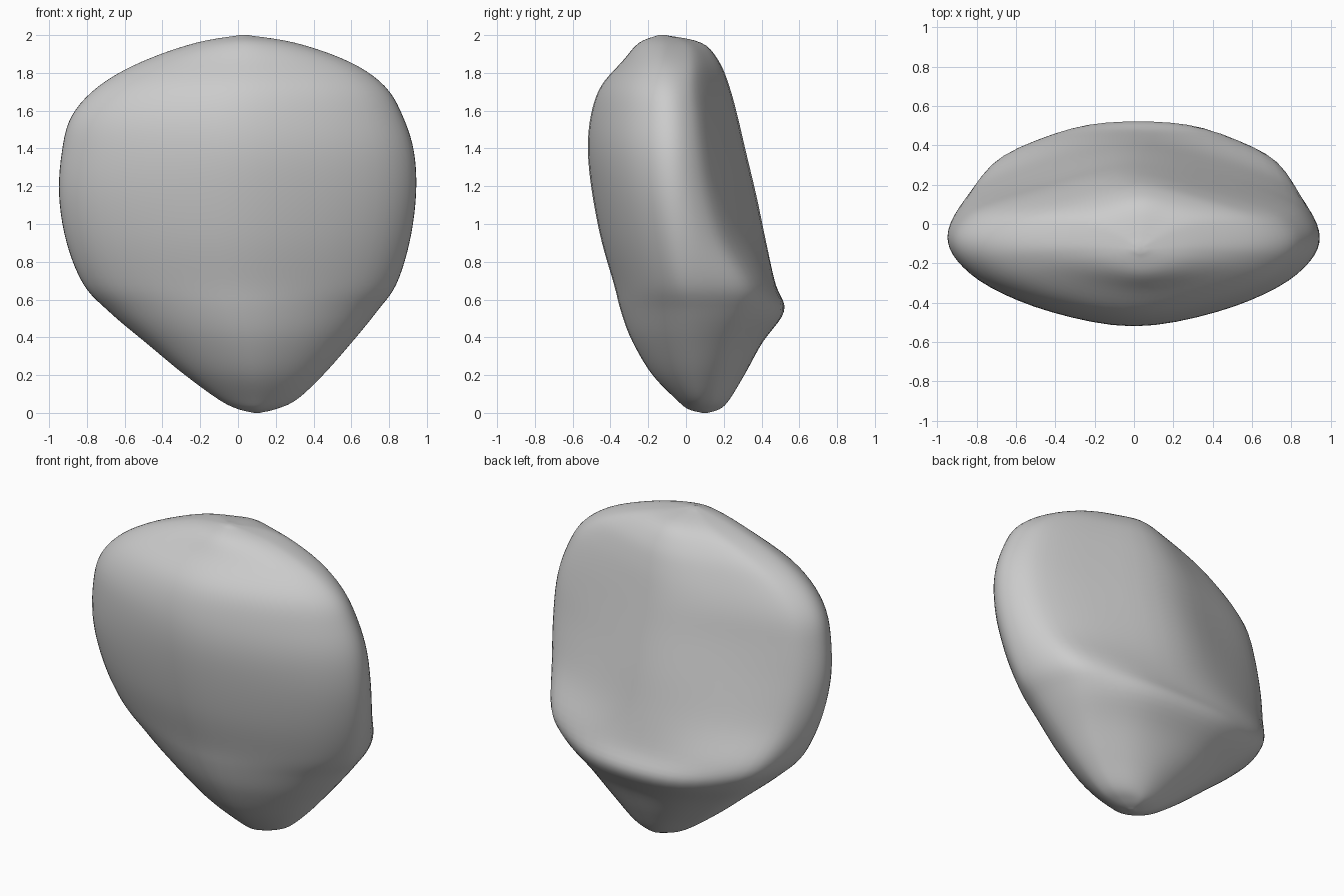
import bpy, bmesh
from mathutils import Vector

if "Cube" in bpy.data.objects:
    bpy.data.objects.remove(bpy.data.objects["Cube"])

# Height stations: z, left x, right x, front y, side y, back rim y, back mid y, back centre y
STATIONS = [
    (0.00, 0.09, 0.11, 0.09, 0.10, 0.105, 0.11, 0.11),
    (0.02, 0.00, 0.20, 0.01, 0.09, 0.13, 0.16, 0.18),
    (0.07, -0.10, 0.31, -0.05, 0.08, 0.16, 0.21, 0.23),
    (0.20, -0.28, 0.45, -0.18, 0.07, 0.20, 0.28, 0.31),
    (0.38, -0.50, 0.61, -0.29, 0.06, 0.27, 0.38, 0.41),
    (0.54, -0.69, 0.74, -0.35, 0.05, 0.35, 0.49, 0.525),
    (0.68, -0.82, 0.84, -0.385, 0.02, 0.35, 0.45, 0.475),
    (0.90, -0.91, 0.91, -0.45, -0.02, 0.23, 0.355, 0.43),
    (1.15, -0.95, 0.945, -0.50, -0.06, 0.155, 0.28, 0.38),
    (1.38, -0.935, 0.935, -0.525, -0.08, 0.115, 0.225, 0.325),
    (1.57, -0.885, 0.875, -0.51, -0.09, 0.09, 0.19, 0.28),
    (1.73, -0.74, 0.78, -0.455, -0.10, 0.065, 0.155, 0.235),
    (1.86, -0.51, 0.59, -0.34, -0.10, 0.05, 0.12, 0.18),
    (1.96, -0.22, 0.30, -0.25, -0.10, 0.01, 0.05, 0.085),
    (2.00, 0.02, 0.04, -0.14, -0.13, -0.12, -0.12, -0.12),
]


def section(z, xl, xr, yf, ye, yr, ym, yb):
    """Closed ring of control points around the rock at one height."""
    c = (xl + xr) / 2

    def half(xe):
        front = [(f, ye + (yf - ye) * g) for f, g in ((0.45, 0.83), (0.78, 0.55), (0.95, 0.26))]
        pts = front + [(1.0, ye), (0.95, ye + (yr - ye) * 0.55), (0.82, yr), (0.45, ym)]
        return [Vector((c + (xe - c) * f, y, z)) for f, y in pts]

    return [Vector((c, yf, z))] + half(xr) + [Vector((c, yb, z))] + half(xl)[::-1]


def spline(points, steps, closed):
    """Smooth curve passing through all points."""
    n = len(points)
    get = (lambda i: points[i % n]) if closed else (lambda i: points[max(0, min(n - 1, i))])
    out = []
    for i in range(n if closed else n - 1):
        a, b, c, d = (get(i + k) for k in (-1, 0, 1, 2))
        for s in range(steps):
            t = s / steps
            out.append(0.5 * (2 * b + (c - a) * t + (2 * a - 5 * b + 4 * c - d) * t * t
                              + (3 * b - a - 3 * c + d) * t ** 3))
    return out if closed else out + [points[-1]]


# Loft the rings, smoothing around and then upward
rings = [spline(section(*s), 4, True) for s in STATIONS]
columns = [spline(list(col), 5, False) for col in zip(*rings)]
bm = bmesh.new()
grid = [[bm.verts.new((p.x, p.y, min(2.0, max(0.0, p.z)))) for p in col] for col in columns]
for i, col in enumerate(grid):
    nxt = grid[(i + 1) % len(grid)]
    for j in range(len(col) - 1):
        bm.faces.new((col[j], nxt[j], nxt[j + 1], col[j + 1]))

# Close the small top and bottom caps
for j in (0, -1):
    bm.faces.new([col[j] for col in grid])

# Soften the control rings into worn stone
for _ in range(3):
    bmesh.ops.smooth_vert(bm, verts=bm.verts, factor=0.5,
                          use_axis_x=True, use_axis_y=True, use_axis_z=False)
bmesh.ops.recalc_face_normals(bm, faces=bm.faces)
mesh = bpy.data.meshes.new("rock")
bm.to_mesh(mesh)
bm.free()
for p in mesh.polygons:
    p.use_smooth = True
rock = bpy.data.objects.new("rock", mesh)
bpy.context.collection.objects.link(rock)
